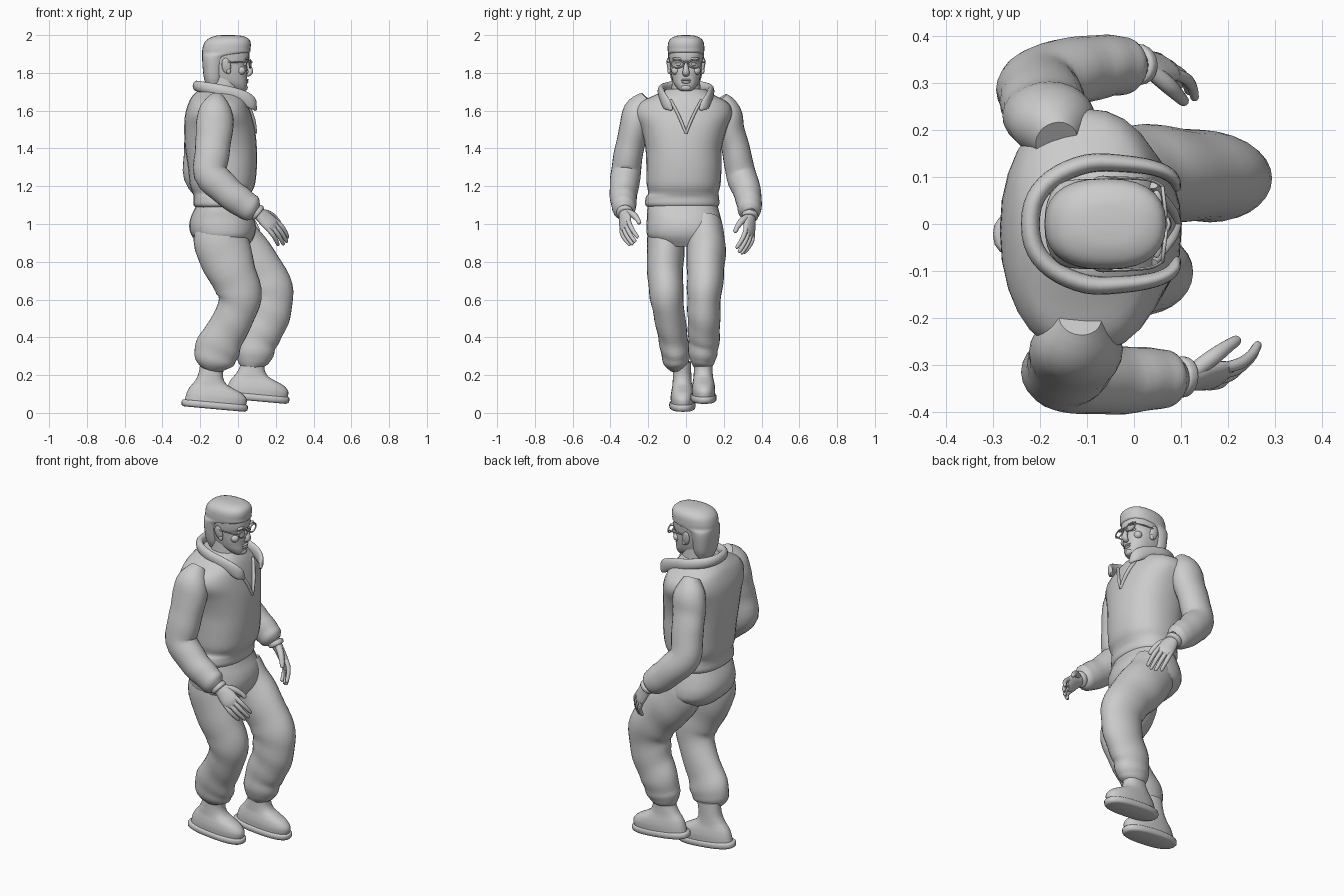
import bpy, math
from mathutils import Vector as V, Matrix

SIDES = 28


def spline(rows, k):
    """Catmull-Rom interpolation of rows of numbers."""
    out = []
    for i in range(len(rows) - 1):
        p0, p1, p2 = rows[max(i - 1, 0)], rows[i], rows[i + 1]
        p3 = rows[min(i + 2, len(rows) - 1)]
        for j in range(k):
            t = j / k
            out.append([b + .5 * t * (c - a + t * (2*a - 5*b + 4*c - d + t * (3*(b - c) + d - a)))
                        for a, b, c, d in zip(p0, p1, p2, p3)])
    return out + [list(rows[-1])]


def skin(name, rings):
    """Skin closed rings of points and cap both ends."""
    n = len(rings[0])
    faces = [(r*n + i, r*n + (i+1) % n, (r+1)*n + (i+1) % n, (r+1)*n + i)
             for r in range(len(rings) - 1) for i in range(n)]
    faces += [tuple(reversed(range(n))), tuple((len(rings)-1)*n + i for i in range(n))]
    me = bpy.data.meshes.new(name)
    me.from_pydata([p for r in rings for p in r], [], faces)
    ob = bpy.data.objects.new(name, me)
    bpy.context.collection.objects.link(ob)
    return ob


def stack(name, rows, power=2.3, k=4):
    """Horizontal rounded rings: z, x back, x front, y min, y max."""
    rings = []
    for z, xb, xf, y0, y1 in spline(rows, k):
        ring = []
        for i in range(SIDES):
            a = 2 * math.pi * i / SIDES
            c, s = [math.copysign(abs(q) ** (2 / power), q) for q in (math.cos(a), math.sin(a))]
            ring.append(V(((xb+xf)/2 + (xf-xb)/2*c, (y0+y1)/2 + (y1-y0)/2*s, z)))
        rings.append(ring)
    return skin(name, rings)


def sweep(name, rows, ref=(0, 1, 0), k=4, n=20, fold=0):
    """Tube along a path: x, y, z, radius across, radius along ref."""
    pts = spline(rows, k)
    rings = []
    for i, (x, y, z, ra, rb) in enumerate(pts):
        t = (V(pts[min(i+1, len(pts)-1)][:3]) - V(pts[max(i-1, 0)][:3])).normalized()
        u = V(ref) - t * V(ref).dot(t)
        u.normalize()
        v = t.cross(u)
        ring = []
        for j in range(n):
            a = 2 * math.pi * j / n
            g = 1 + fold * math.sin(i * 1.15 + 1.5 * math.sin(a + i * .2))
            ring.append(V((x, y, z)) + u * (rb*g*math.cos(a)) + v * (ra*g*math.sin(a)))
        rings.append(ring)
    return skin(name, rings)


def ball(name, loc, size, rot=(0, 0, 0)):
    bpy.ops.mesh.primitive_uv_sphere_add(segments=20, ring_count=12, radius=1, location=loc, rotation=rot)
    ob = bpy.context.object
    ob.name, ob.scale = name, size
    return ob


# Jacket body with waistband, and trouser seat
stack("jacket", [(1.08, -.21, .02, -.18, .15), (1.10, -.235, .055, -.215, .175),
                 (1.14, -.235, .06, -.213, .175), (1.165, -.24, .07, -.2, .172),
                 (1.21, -.255, .09, -.208, .183), (1.3, -.265, .1, -.21, .188),
                 (1.4, -.28, .1, -.215, .19), (1.5, -.285, .09, -.24, .215),
                 (1.58, -.28, .07, -.275, .245), (1.64, -.262, .05, -.25, .225),
                 (1.68, -.24, .03, -.17, .155), (1.715, -.2, .0, -.1, .1)])
stack("trouser_seat", [(1.13, -.2, .04, -.19, .16), (1.08, -.23, .06, -.205, .172),
                       (1.03, -.252, .085, -.207, .185), (.98, -.258, .095, -.21, .195),
                       (.93, -.24, .085, -.2, .19), (.88, -.19, .05, -.14, .14)])

# Trouser legs, bloused above the boots
sweep("right_trouser_leg", [(-.085, -.1, 1.0, .13, .09), (-.085, -.108, .89, .147, .1),
      (-.035, -.11, .75, .128, .095), (.008, -.105, .64, .118, .09), (-.01, -.09, .53, .105, .083),
      (-.07, -.072, .42, .108, .078), (-.11, -.058, .335, .118, .077), (-.13, -.05, .275, .105, .07),
      (-.14, -.04, .235, .06, .045)], n=28, fold=.022)
sweep("left_trouser_leg", [(-.06, .1, 1.0, .125, .09), (0, .105, .89, .138, .105),
      (.09, .105, .78, .13, .1), (.155, .1, .68, .127, .095), (.168, .095, .58, .122, .088),
      (.145, .095, .48, .115, .086), (.105, .095, .39, .107, .083), (.087, .09, .32, .1, .077),
      (.075, .088, .275, .085, .066), (.07, .085, .24, .055, .045)], n=28, fold=.022)

# Sleeves, puffed at the cuffs
sweep("right_sleeve", [(-.115, -.2, 1.66, .045, .05), (-.12, -.255, 1.595, .09, .078),
      (-.125, -.275, 1.5, .098, .078), (-.135, -.302, 1.39, .092, .076), (-.145, -.318, 1.27, .09, .08),
      (-.06, -.33, 1.175, .083, .075), (.02, -.33, 1.115, .077, .068), (.07, -.327, 1.08, .07, .06),
      (.095, -.325, 1.065, .045, .038)], n=24, fold=.018)
sweep("left_sleeve", [(-.165, .175, 1.66, .045, .05), (-.175, .215, 1.595, .09, .075),
      (-.185, .235, 1.5, .095, .075), (-.195, .265, 1.39, .09, .074), (-.2, .292, 1.26, .088, .08),
      (-.125, .325, 1.165, .083, .073), (-.06, .335, 1.105, .077, .066), (-.02, .337, 1.07, .068, .06),
      (0, .338, 1.052, .045, .038)], n=24, fold=.018)


# Hands: palm, four curled fingers, thumb, wrist band
def hand(side, wrist, d, w, flip):
    wrist, d = V(wrist), V(d).normalized()
    w = V(w) - d * V(w).dot(d)
    w.normalize()
    nrm = d.cross(w) * flip

    def at(a, b, c=0, r=.012, q=None):
        return (*(wrist + d*a + w*b + nrm*c), r, q or r)
    sweep(side + "_palm", [at(-.05, 0, 0, .03, .034), at(.01, 0, 0, .028, .034), at(.05, .002, 0, .024, .044),
                           at(.1, 0, .002, .02, .047), at(.13, 0, .006, .01, .035)], ref=w)
    for i in range(4):
        b, s = .034 - .023 * i, (.95, 1.05, 1, .82)[i]
        sweep(f"{side}_finger_{i+1}", [at(.1, b, 0, .012), at(.11 + .035*s, b*1.1, .008, .0125),
              at(.11 + .075*s, b*1.12, .028, .011), at(.11 + .105*s, b*1.1, .052, .009),
              at(.11 + .109*s, b*1.1, .056, .003)], ref=w, n=10)
    sweep(side + "_thumb", [at(.02, .02, 0, .018), at(.06, .052, .016, .018), at(.1, .066, .034, .014),
                            at(.128, .068, .046, .011), at(.134, .068, .049, .003)], ref=nrm, n=10)
    sweep(side + "_wrist_band", [at(-.012, 0, 0, .034, .038), at(-.006, 0, 0, .042, .045),
                                 at(.01, 0, 0, .042, .045), at(.016, 0, 0, .034, .038)], ref=w)


hand("right", (.1, -.325, 1.062), (.77, .02, -.64), (.5, .5, .6), -1)
hand("left", (.008, .339, 1.045), (.56, -.03, -.82), (.6, -.45, .4), 1)


# Boots: sole and upper, pitched slightly toe down
def boot(side, loc, yaw):
    parts = [stack(side + "_boot_sole", [(0, .015, .335, -.055, .06), (.008, 0, .35, -.066, .07),
                                         (.03, 0, .352, -.067, .071), (.036, .008, .345, -.06, .065)], 2.5, 2),
             stack(side + "_boot_upper", [(.03, .015, .34, -.058, .063), (.065, .02, .342, -.06, .064),
                                          (.095, .03, .315, -.056, .06), (.118, .045, .265, -.051, .055),
                                          (.14, .06, .225, -.049, .052), (.18, .075, .205, -.047, .05),
                                          (.25, .08, .21, -.046, .048)], 2.3)]
    for ob in parts:
        ob.matrix_world = Matrix.Translation(loc) @ Matrix.Rotation(yaw, 4, 'Z') @ Matrix.Rotation(.09, 4, 'Y')


boot("right", (-.3, -.025, .036), .02)
boot("left", (-.08, .085, .078), .03)

# Neck, head and hair
stack("neck", [(1.56, -.15, .03, -.07, .07), (1.64, -.165, .025, -.082, .082),
               (1.72, -.16, .005, -.077, .077), (1.8, -.16, 0, -.07, .07)], 2.1)
stack("head", [(1.704, -.005, .03, -.02, .02), (1.712, -.05, .042, -.04, .04),
               (1.74, -.11, .048, -.062, .062), (1.77, -.15, .048, -.074, .074),
               (1.81, -.17, .05, -.082, .082), (1.845, -.18, .047, -.086, .086),
               (1.873, -.182, .06, -.089, .089), (1.92, -.18, .057, -.09, .09),
               (1.97, -.15, .03, -.07, .07)], 2.4)
stack("hair", [(1.725, -.165, -.09, -.062, .062), (1.77, -.18, -.078, -.08, .08),
               (1.84, -.188, -.07, -.091, .091), (1.885, -.19, -.045, -.095, .095),
               (1.905, -.19, .055, -.096, .096), (1.93, -.188, .066, -.097, .097),
               (1.96, -.178, .067, -.094, .094), (1.982, -.155, .055, -.08, .08),
               (1.996, -.12, .02, -.05, .05), (2.0, -.08, -.03, -.015, .015)], 2.4)

# Face details
sweep("nose", [(.045, 0, 1.868, .01, .01), (.058, 0, 1.835, .013, .012), (.066, 0, 1.806, .014, .018),
               (.056, 0, 1.79, .01, .017), (.045, 0, 1.785, .005, .008)], n=14)
ball("upper_lip", (.047, 0, 1.763), (.009, .027, .006))
ball("lower_lip", (.046, 0, 1.751), (.009, .024, .007))
ball("chin", (.036, 0, 1.722), (.016, .027, .017))
for s, side in ((-1, "right"), (1, "left")):
    ball(side + "_ear", (-.062, s*.09, 1.838), (.024, .011, .042), (s*-.15, -.15, 0))
    ball(side + "_ear_lobe", (-.05, s*.089, 1.81), (.012, .009, .016))
    ball(side + "_eye", (.034, s*.038, 1.846), (.012, .016, .01))
    ball(side + "_brow", (.048, s*.042, 1.875), (.012, .03, .008))
    ball(side + "_cheekbone", (.018, s*.055, 1.812), (.022, .022, .022))
    # Glasses rim and temple
    rim = [(.07 - .12*abs(.046 + .034*math.cos(a)), s*(.046 + .034*math.cos(a)), 1.848 + .021*math.sin(a), .004, .004)
           for a in [2*math.pi*i/12 for i in range(13)]]
    sweep(side + "_glasses_rim", rim, ref=(1, 0, 0), k=2, n=8)
    sweep(side + "_glasses_temple", [(.062, s*.079, 1.855, .003, .004), (.03, s*.094, 1.856, .003, .004),
          (-.055, s*.099, 1.858, .003, .004)], ref=(0, 0, 1), n=8)
sweep("glasses_bridge", [(.07, -.014, 1.853, .004, .004), (.074, 0, 1.856, .004, .004),
                         (.07, .014, 1.853, .004, .004)], ref=(0, 0, 1), n=8)

# Folded collar around the neck, ending in pointed lapels
half = [(.092, .075, 1.605, .008, .008), (.08, .1, 1.632, .014, .03), (.045, .118, 1.662, .016, .036),
        (-.02, .128, 1.688, .018, .034), (-.1, .128, 1.708, .02, .032), (-.175, .095, 1.722, .02, .03),
        (-.215, .04, 1.73, .02, .028)]
sweep("collar", half + [(x, -y, z, a, b) for x, y, z, a, b in reversed(half)], ref=(0, 0, 1), n=16)

# V-shaped neck opening edges
for s, side in ((-1, "right"), (1, "left")):
    sweep(side + "_neck_edge", [(.04, s*.082, 1.655, .012, .008), (.064, s*.052, 1.6, .012, .008),
          (.082, s*.026, 1.545, .012, .008), (.092, 0, 1.48, .01, .007)], n=10)

# Smooth shading and consistent outward normals
bpy.ops.object.select_all(action='SELECT')
bpy.context.view_layer.objects.active = bpy.data.objects["jacket"]
bpy.ops.object.mode_set(mode='EDIT')
bpy.ops.mesh.select_all(action='SELECT')
bpy.ops.mesh.normals_make_consistent(inside=False)
bpy.ops.object.mode_set(mode='OBJECT')
bpy.ops.object.shade_smooth_by_angle(angle=math.radians(50))
